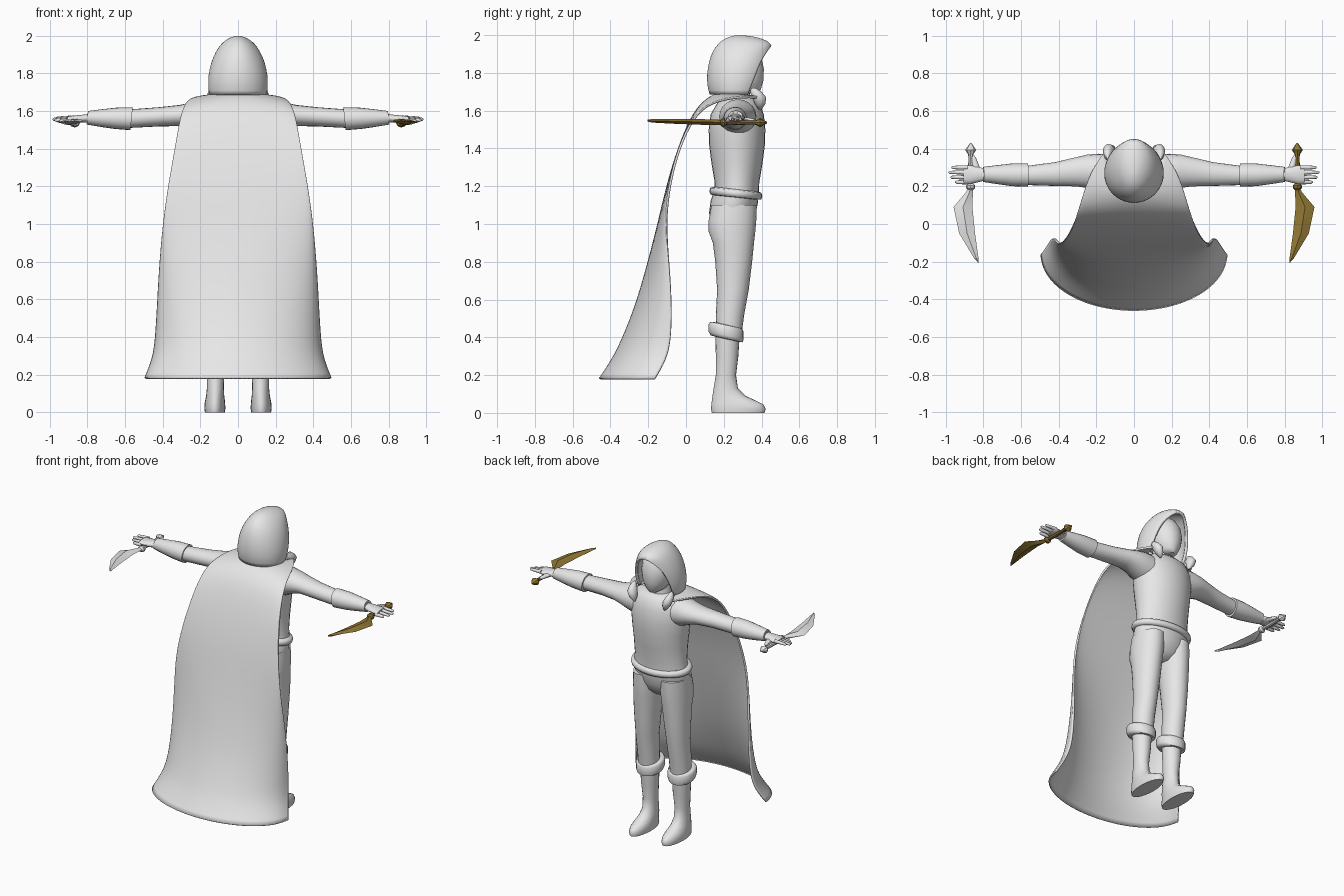
import bpy, bmesh, math
from math import sin, cos, pi, radians


def material(name, rgb):
    m = bpy.data.materials.new(name)
    m.diffuse_color = (*rgb, 1)
    return m


GREY = material("plain_grey", (0.8, 0.8, 0.8))
BRASS = material("dark_brass", (0.29, 0.19, 0.035))


def finish(name, bm, mat, angle=50):
    bmesh.ops.recalc_face_normals(bm, faces=bm.faces)
    me = bpy.data.meshes.new(name)
    bm.to_mesh(me)
    bm.free()
    me.materials.append(mat)
    me.shade_smooth()
    me.set_sharp_from_angle(angle=radians(angle))
    ob = bpy.data.objects.new(name, me)
    bpy.context.collection.objects.link(ob)
    return ob


def loft(name, rings, axis='z', n=20, side=1, tilt=0, mat=GREY, angle=50):
    """Closed tube; ring = (position on axis, centre a, radius a, low b, high b)."""
    bm = bmesh.new()
    loops = []
    for t, a, ra, b0, b1 in rings:
        loop = []
        for i in range(n):
            g = 2 * pi * i / n
            u, db = a + ra * cos(g), (b1 - b0) / 2 * sin(g)
            v, w = (b0 + b1) / 2 + db, t + tilt * db
            x, y, z = {'z': (u, v, w), 'x': (w, u, v), 'y': (u, w, v)}[axis]
            loop.append(bm.verts.new((side * x, y, z)))
        loops.append(loop)
    for p, q in zip(loops, loops[1:]):
        for i in range(n):
            j = (i + 1) % n
            bm.faces.new((p[i], p[j], q[j], q[i]))
    bm.faces.new(loops[0])
    bm.faces.new(loops[-1])
    return finish(name, bm, mat, angle)


def sheet(name, rows, thick, offset, levels):
    """Open grid of points made into a thin cloth."""
    bm = bmesh.new()
    g = [[bm.verts.new(p) for p in r] for r in rows]
    for p, q in zip(g, g[1:]):
        for i in range(len(p) - 1):
            bm.faces.new((p[i], p[i + 1], q[i + 1], q[i]))
    bmesh.ops.remove_doubles(bm, verts=bm.verts, dist=0.0008)
    ob = finish(name, bm, GREY, 80)
    s = ob.modifiers.new("smooth", 'SUBSURF')
    s.levels = s.render_levels = levels
    s.boundary_smooth = 'PRESERVE_CORNERS'
    t = ob.modifiers.new("thickness", 'SOLIDIFY')
    t.thickness, t.offset = thick, offset
    return ob


# Cape: half width, centre y, centre z, edge y, edge z
cape = [(.15, .20, 1.695, .39, 1.67), (.23, .15, 1.685, .28, 1.675),
        (.275, .09, 1.645, .13, 1.645), (.305, .03, 1.57, .04, 1.57),
        (.335, -.04, 1.40, -.04, 1.40), (.37, -.10, 1.20, -.09, 1.20),
        (.395, -.145, 1.0, -.11, 1.0), (.415, -.21, .75, -.085, .75),
        (.425, -.27, .55, -.075, .55), (.435, -.34, .38, -.08, .38),
        (.45, -.39, .28, -.105, .28), (.492, -.458, .18, -.165, .18)]
rows = []
for w, yc, zc, ye, ze in cape:
    row = []
    for i in range(17):
        a = pi / 2 * (i / 8 - 1)
        row.append((w * sin(a), ye + (yc - ye) * cos(a), ze + (zc - ze) * cos(a)))
    rows.append(row)
sheet("cape", rows, .012, 0, 2)

# Hood: height, half width, back y, front y, opening angle
hood = [(1.685, .152, .125, .40, 118), (1.73, .16, .112, .42, 121),
        (1.79, .158, .11, .44, 125), (1.86, .144, .12, .452, 131),
        (1.92, .118, .142, .458, 148), (1.955, .092, .17, .462, 180),
        (1.98, .062, .20, .41, 180), (1.995, .03, .24, .35, 180),
        (2.0, .0001, .28, .2801, 180)]
rows = []
for z, w, y0, y1, am in hood:
    row = []
    for i in range(33):
        a = radians(am) * (i / 16 - 1)
        row.append((w * sin(a), (y0 + y1) / 2 - (y1 - y0) / 2 * cos(a), z))
    rows.append(row)
sheet("hood", rows, .018, -1, 1)

# Head and neck
loft("head", [(1.69, 0, .03, .30, .38), (1.71, 0, .06, .24, .395),
              (1.76, 0, .09, .19, .41), (1.82, 0, .105, .17, .412),
              (1.88, 0, .10, .17, .40), (1.93, 0, .07, .20, .37),
              (1.955, 0, .02, .26, .31)])
loft("neck", [(1.62, 0, .09, .19, .35), (1.68, 0, .065, .21, .34), (1.76, 0, .06, .21, .34)])

# Torso and hips
loft("torso", [(1.15, 0, .19, .15, .385), (1.22, 0, .18, .152, .388),
               (1.32, 0, .183, .135, .405), (1.42, 0, .192, .122, .418),
               (1.50, 0, .20, .12, .42), (1.58, 0, .20, .13, .412),
               (1.64, 0, .17, .165, .39), (1.67, 0, .12, .20, .36)], n=28)
loft("hips", [(.96, 0, .08, .19, .30), (1.0, 0, .15, .13, .345), (1.06, 0, .185, .122, .37),
              (1.12, 0, .193, .13, .382), (1.18, 0, .188, .15, .385)], n=28)
loft("belt", [(1.14, 0, .185, .145, .38), (1.143, 0, .205, .13, .398),
              (1.16, 0, .212, .123, .404), (1.178, 0, .207, .128, .40),
              (1.185, 0, .18, .15, .38)], n=28, tilt=-.1, angle=70)

for s, tag in ((1, "right"), (-1, "left")):
    # Leg with trouser, boot cuff and boot
    loft(tag + "_leg", [(1.10, .10, .088, .135, .375), (1.02, .102, .092, .12, .372),
                        (.96, .105, .09, .12, .367), (.90, .108, .086, .142, .36),
                        (.80, .112, .08, .155, .35), (.65, .117, .07, .165, .332),
                        (.52, .12, .068, .158, .308), (.42, .12, .065, .16, .295)], side=s)
    loft(tag + "_boot_cuff", [(.39, .12, .06, .155, .28), (.392, .12, .083, .13, .30),
                              (.41, .12, .09, .12, .305), (.45, .12, .09, .12, .305),
                              (.464, .12, .083, .13, .297), (.466, .12, .06, .155, .285)],
         side=s, tilt=-.22, angle=75)
    loft(tag + "_boot", [(0, .123, .053, .137, .415), (.02, .123, .056, .133, .422),
                         (.045, .123, .055, .134, .41), (.065, .122, .052, .137, .37),
                         (.09, .121, .048, .14, .315), (.13, .12, .045, .146, .275),
                         (.20, .12, .046, .158, .265), (.30, .12, .054, .158, .277),
                         (.42, .12, .06, .155, .285)], side=s)

    # Arm and flared sleeve cuff
    loft(tag + "_arm", [(.10, .27, .10, 1.46, 1.66), (.19, .275, .098, 1.48, 1.66),
                        (.25, .28, .088, 1.505, 1.645), (.31, .277, .077, 1.52, 1.632),
                        (.42, .265, .063, 1.518, 1.62), (.58, .257, .05, 1.51, 1.608),
                        (.80, .262, .034, 1.538, 1.59)], 'x', side=s)
    loft(tag + "_sleeve_cuff", [(.565, .26, .048, 1.515, 1.605), (.565, .26, .062, 1.498, 1.62),
                                (.65, .261, .06, 1.505, 1.618), (.72, .262, .051, 1.515, 1.61),
                                (.80, .263, .04, 1.528, 1.60), (.80, .263, .03, 1.54, 1.59)],
         'x', side=s, tilt=-.1)

    # Hand
    loft(tag + "_palm", [(.78, .262, .028, 1.54, 1.586), (.83, .263, .042, 1.538, 1.58),
                         (.875, .262, .05, 1.54, 1.576), (.905, .262, .046, 1.545, 1.572)],
         'x', n=14, side=s)
    for k in range(4):
        y, tip = .222 + k * .026, (.95, .975, .985, .97)[k]
        z = 1.548 + k * .005
        loft(f"{tag}_finger_{k + 1}", [(.885, y, .012, z - .013, z + .013),
                                       (.94, y, .010, z - .011, z + .009),
                                       (tip - .007, y, .008, z - .01, z + .006),
                                       (tip, y, .003, z - .005, z + .001)], 'x', n=8, side=s)
    loft(tag + "_thumb", [(.265, .83, .025, 1.542, 1.57), (.31, .84, .018, 1.54, 1.566),
                          (.35, .85, .012, 1.54, 1.56), (.364, .853, .004, 1.546, 1.554)],
         'y', n=8, side=s)

    # Curved dagger; the right one is brass
    m = BRASS if s > 0 else GREY
    grip = [(.43, .004), (.393, .029), (.37, .014), (.35, .012), (.28, .015),
            (.215, .012), (.205, .024), (.19, .024), (.18, .012)]
    loft(tag + "_dagger_grip", [(y, .867, r, 1.537 - r * .85, 1.537 + r * .85) for y, r in grip],
         'y', n=8, side=s, mat=m, angle=30)
    loft(tag + "_dagger_blade", [(.195, .867, .014, 1.525, 1.549), (.17, .873, .018, 1.524, 1.552),
                                 (.09, .908, .05, 1.525, 1.555), (-.05, .886, .042, 1.53, 1.556),
                                 (-.18, .838, .012, 1.537, 1.556), (-.205, .826, .002, 1.543, 1.552)],
         'y', n=4, side=s, mat=m, angle=20)

    # Rolled hood ends resting on the chest
    loft(tag + "_collar_end", [(1.605, .115, .006, .385, .40), (1.635, .125, .025, .365, .42),
                               (1.67, .135, .03, .35, .425), (1.70, .14, .02, .34, .40),
                               (1.72, .14, .008, .345, .37)], n=12, side=s)
